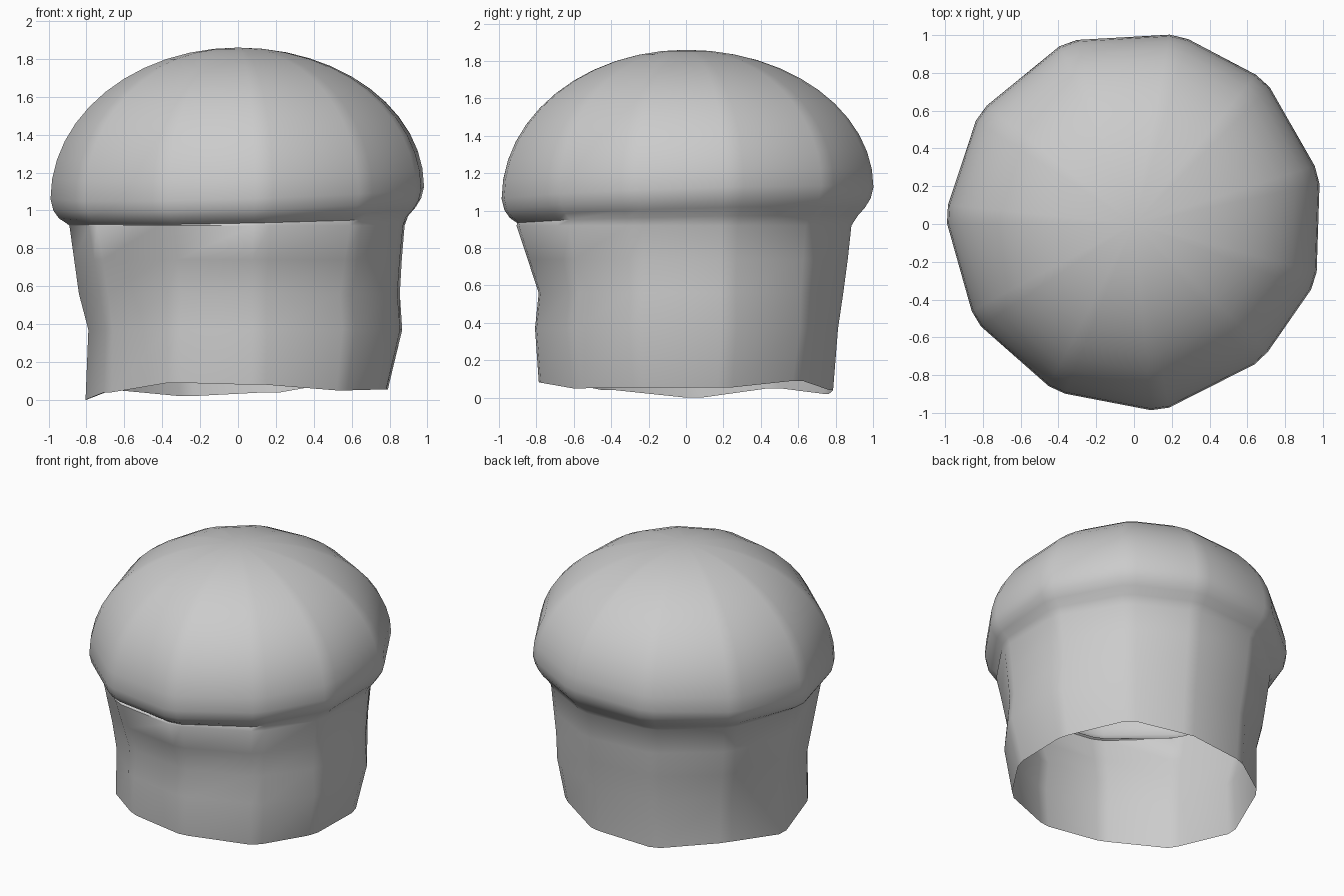
import bpy, bmesh
from math import cos, sin, pi, radians

old = bpy.data.objects.get("Cube")
if old:
    bpy.data.objects.remove(old, do_unlink=True)

grey = bpy.data.materials.new("plain grey")
grey.use_nodes = True
colour = (0.6, 0.6, 0.6, 1)
grey.diffuse_color = colour
grey.node_tree.nodes["Principled BSDF"].inputs["Base Color"].default_value = colour

# Eleven seams: angle, crown radius, hem height
SEAMS = [(177, 0.99, 0.0), (144, 1.0, 0.05), (110, 1.02, 0.02), (76.5, 1.02, 0.04),
         (48, 1.02, 0.09), (15, 1.005, 0.055), (-17.5, 1.0, 0.055), (-46.5, 0.98, 0.05),
         (-82, 0.99, 0.08), (-115, 0.97, 0.09), (-149, 0.975, 0.04)]
ROUND = 2.8   # half width of a rounded seam, degrees

# Band rows: height, then radius towards right (+x), back, left (-x), front
BAND = [(0.92, 0.90, 0.90, 0.89, 0.91), (0.74, 0.885, 0.88, 0.865, 0.85),
        (0.56, 0.875, 0.855, 0.84, 0.79), (0.37, 0.89, 0.825, 0.79, 0.81),
        (0.0, 0.81, 0.80, 0.805, 0.79)]


def columns():
    """Two columns for each rounded seam."""
    for angle, radius, hem in SEAMS:
        for side in (1, -1):
            yield radians(angle + side * ROUND), radius, hem


def crown_row(radius, z, lean):
    """Ring of the puffed crown; lean tips the rim up to the back."""
    return [(r * radius * cos(a), r * radius * sin(a),
             z + lean * (0.03 * cos(a) + 0.03 * sin(a))) for a, r, _ in columns()]


def band_row(z, right, back, left, front):
    """Ring of the band, blended between the four directions."""
    ring = []
    for a, _, hem in columns():
        c, s = cos(a), sin(a)
        r = (right if c > 0 else left) * c * c + (back if s > 0 else front) * s * s
        ring.append((r * c, r * s, z if z else hem))
    return ring


# Crown dome, rolled rim, then band down to the hem
rows = []
for i in range(1, 13):
    t = pi / 2 * (1 - i / 12)
    rows.append(crown_row(cos(t), 1.09 + 0.77 * sin(t), 1 - sin(t)))
rows += [crown_row(r, z, k) for r, z, k in
         ((0.985, 1.03, 1), (0.955, 0.985, 0.9), (0.915, 0.95, 0.6))]
rows += [band_row(*row) for row in BAND]

bm = bmesh.new()
rings = [[bm.verts.new(p) for p in row] for row in rows]
n = len(rings[0])
tip = bm.verts.new((0, 0, 1.86))
for j in range(n):
    k = (j + 1) % n
    bm.faces.new((tip, rings[0][k], rings[0][j]))
    for upper, lower in zip(rings, rings[1:]):
        bm.faces.new((upper[j], upper[k], lower[k], lower[j]))
bmesh.ops.recalc_face_normals(bm, faces=bm.faces[:])
if sum(f.normal.z for f in tip.link_faces) < 0:
    bmesh.ops.reverse_faces(bm, faces=bm.faces[:])
mesh = bpy.data.meshes.new("soft_cap")
bm.to_mesh(mesh)
bm.free()
mesh.materials.append(grey)
cap = bpy.data.objects.new("soft_cap", mesh)
bpy.context.collection.objects.link(cap)

# Smooth cloth shading
bpy.ops.object.select_all(action='DESELECT')
cap.select_set(True)
bpy.context.view_layer.objects.active = cap
bpy.ops.object.shade_smooth_by_angle(angle=radians(60))
